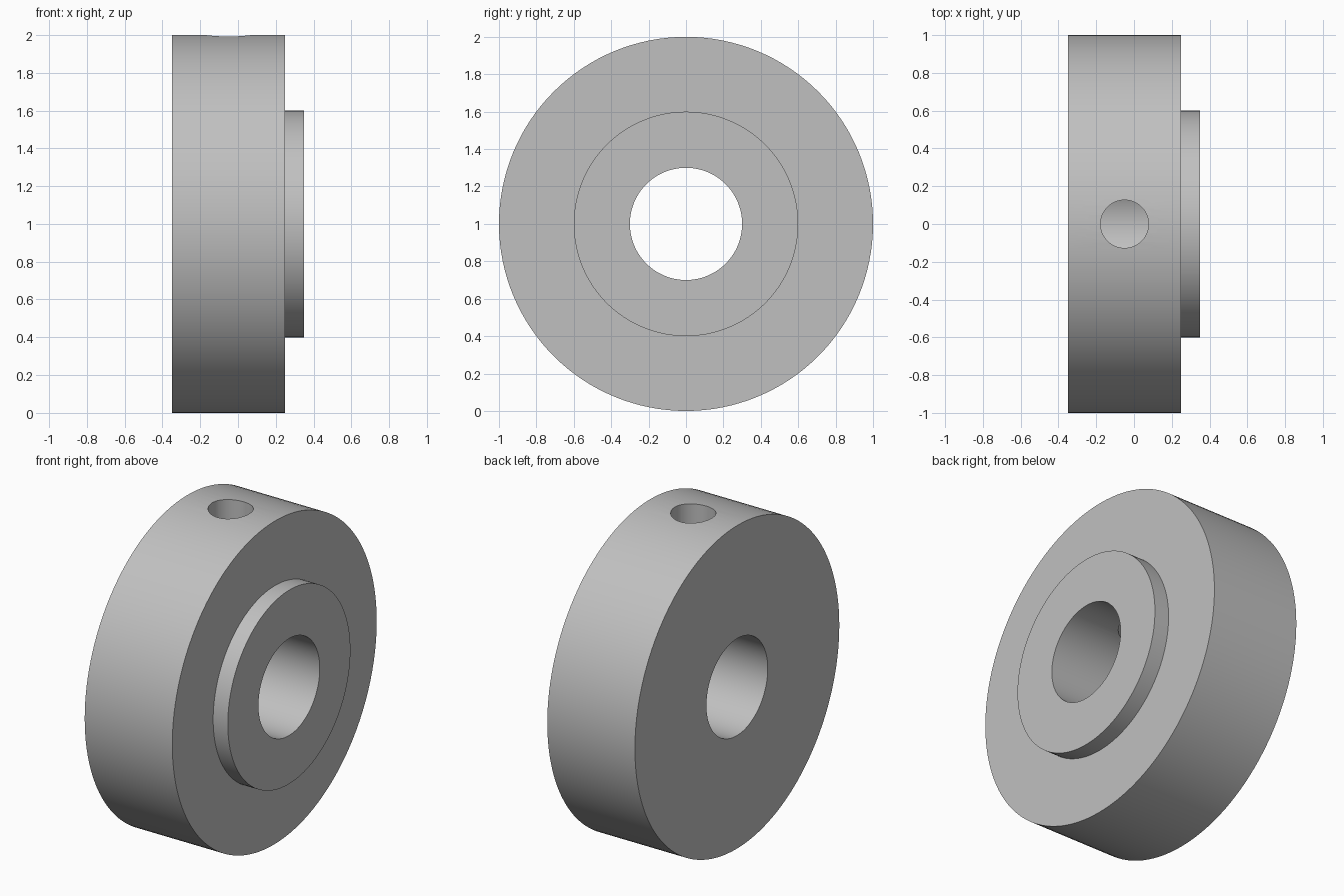
import bpy
import bmesh
from math import radians, pi
from mathutils import Matrix, Vector

cube = bpy.data.objects.get("Cube")
if cube:
    bpy.data.objects.remove(cube, do_unlink=True)

SEGMENTS = 128
AXIS_Z = 1.0

# Single plain grey metal
grey = bpy.data.materials.new("grey_metal")
grey.use_nodes = True
colour = (0.53, 0.53, 0.53, 1)
grey.diffuse_color = colour
grey.node_tree.nodes["Principled BSDF"].inputs["Base Color"].default_value = colour


def make_object(name, bm):
    mesh = bpy.data.meshes.new(name)
    bmesh.ops.recalc_face_normals(bm, faces=bm.faces)
    bm.to_mesh(mesh)
    bm.free()
    mesh.materials.append(grey)
    obj = bpy.data.objects.new(name, mesh)
    bpy.context.collection.objects.link(obj)
    return obj


# Collar: stepped (x, radius) profile with a bore, turned around the x axis
profile = [(-0.35, 0.3), (-0.35, 1), (0.25, 1), (0.25, 0.6), (0.35, 0.6), (0.35, 0.3)]
bm = bmesh.new()
verts = [bm.verts.new((x, 0, AXIS_Z + r)) for x, r in profile]
edges = [bm.edges.new((a, b)) for a, b in zip(verts, verts[1:] + verts[:1])]
bmesh.ops.spin(bm, geom=verts + edges, cent=(0, 0, AXIS_Z), axis=(1, 0, 0),
               angle=2 * pi, steps=SEGMENTS, use_merge=True)
bmesh.ops.remove_doubles(bm, verts=bm.verts, dist=1e-5)
collar = make_object("shaft_collar", bm)

# Set screw hole: drilled from the top down into the bore
bm = bmesh.new()
bmesh.ops.create_cone(bm, cap_ends=True, segments=64, radius1=0.127, radius2=0.127,
                      depth=1.2, matrix=Matrix.Translation(Vector((-0.05, 0, AXIS_Z + 0.6))))
drill = make_object("screw_hole_cutter", bm)
drill.hide_render = True

cut = collar.modifiers.new("screw_hole", 'BOOLEAN')
cut.operation = 'DIFFERENCE'
cut.solver = 'EXACT'
cut.object = drill

bpy.ops.object.select_all(action='DESELECT')
collar.select_set(True)
bpy.context.view_layer.objects.active = collar
bpy.ops.object.modifier_apply(modifier=cut.name)
bpy.data.objects.remove(drill, do_unlink=True)
bpy.ops.object.shade_smooth_by_angle(angle=radians(30))
